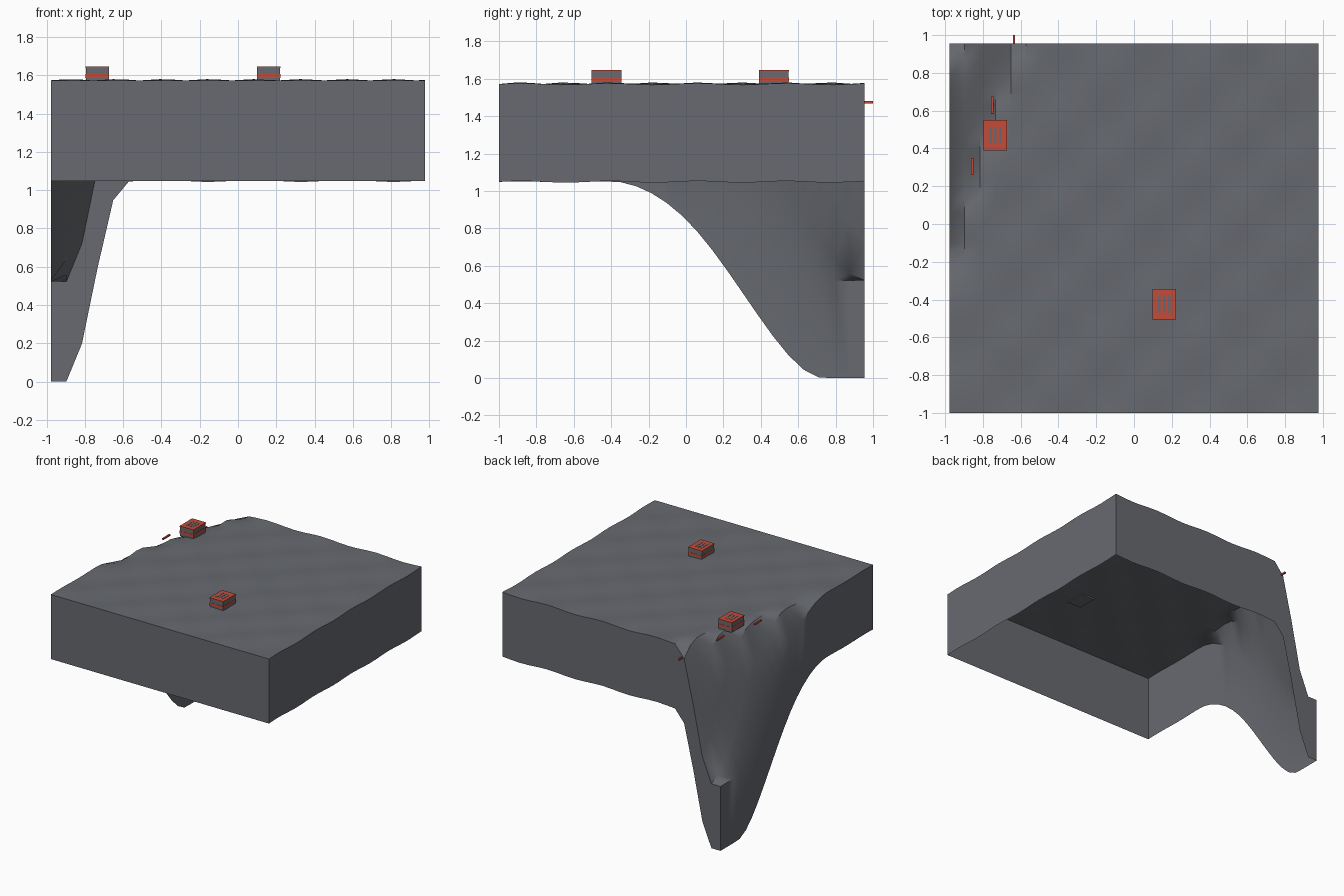
import bpy, bmesh, math

cube = bpy.data.objects.get("Cube")
if cube:
    bpy.data.objects.remove(cube, do_unlink=True)


def material(name, rgb):
    m = bpy.data.materials.new(name)
    m.use_nodes = True
    m.diffuse_color = (*rgb, 1)
    m.node_tree.nodes["Principled BSDF"].inputs["Base Color"].default_value = (*rgb, 1)
    return m


GREY = material("slate grey", (0.135, 0.143, 0.16))
RED = material("brick red", (0.55, 0.07, 0.04))

X0, X1, Y0, Y1 = -0.978, 0.978, -1.0, 0.955
CELLS = 24
TOP, SKIRT, DROP = 1.572, 0.523, 1.05


def height(x, y):
    """Gently rippled plateau falling into a valley at the back corner."""
    back = Y1 - y
    t = 3.28 * (-0.595 - x) - back * (1.25 - 0.24 * back)
    t = min(max(t, 0), 1)
    fall = t * t * (3 - 2 * t)
    ripple = math.sin(13 * (x + 1)) * math.sin(13.3 * (y + 1))
    return TOP - DROP * fall + 0.008 * ripple * (1 - fall)


# Ground: height grid with a skirt hanging from its rim, open underneath
def make_ground():
    bm = bmesh.new()
    grid = []
    for j in range(CELLS + 1):
        y = Y0 + (Y1 - Y0) * j / CELLS
        row = []
        for i in range(CELLS + 1):
            x = X0 + (X1 - X0) * i / CELLS
            row.append(bm.verts.new((x, y, height(x, y))))
        grid.append(row)
    for j in range(CELLS):
        for i in range(CELLS):
            bm.faces.new((grid[j][i], grid[j][i + 1], grid[j + 1][i + 1], grid[j + 1][i]))
    rim = [e for e in bm.edges if e.is_boundary]
    result = bmesh.ops.extrude_edge_only(bm, edges=rim)
    for v in result["geom"]:
        if isinstance(v, bmesh.types.BMVert):
            v.co.z = max(v.co.z - SKIRT, 0)
    bmesh.ops.recalc_face_normals(bm, faces=bm.faces)
    if bm.faces[0].normal.z < 0:
        bmesh.ops.reverse_faces(bm, faces=bm.faces)
    mesh = bpy.data.meshes.new("ground")
    bm.to_mesh(mesh)
    bm.free()
    mesh.materials.append(GREY)
    obj = bpy.data.objects.new("ground", mesh)
    bpy.context.collection.objects.link(obj)
    bpy.ops.object.select_all(action="DESELECT")
    obj.select_set(True)
    bpy.context.view_layer.objects.active = obj
    bpy.ops.object.shade_smooth_by_angle(angle=math.radians(35))


def box(name, centre, size, mat):
    bpy.ops.mesh.primitive_cube_add(size=1, location=centre)
    obj = bpy.context.object
    obj.name = name
    obj.data.name = name
    obj.scale = size
    obj.data.materials.append(mat)
    return obj


# Small block house: grey body, red band, red roof with three grey slits
def make_house(name, x, y):
    box(name + "_body", (x, y, 1.602), (0.12, 0.158, 0.076), GREY)
    box(name + "_band", (x, y, 1.596), (0.123, 0.161, 0.02), RED)
    box(name + "_roof", (x, y, 1.642), (0.123, 0.161, 0.008), RED)
    for k in (-1, 0, 1):
        box(f"{name}_slit_{k + 2}", (x + 0.026 * k, y, 1.645), (0.014, 0.085, 0.005), GREY)


make_ground()
make_house("back_house", -0.735, 0.47)
make_house("front_house", 0.16, -0.425)

# Loose bars along the edge of the valley
for n, (x, y, z) in enumerate([(-0.635, 0.955, 1.475), (-0.75, 0.63, 1.54), (-0.857, 0.305, 1.572)]):
    box(f"bar_{n + 1}", (x, y, z), (0.012, 0.09, 0.012), RED)
